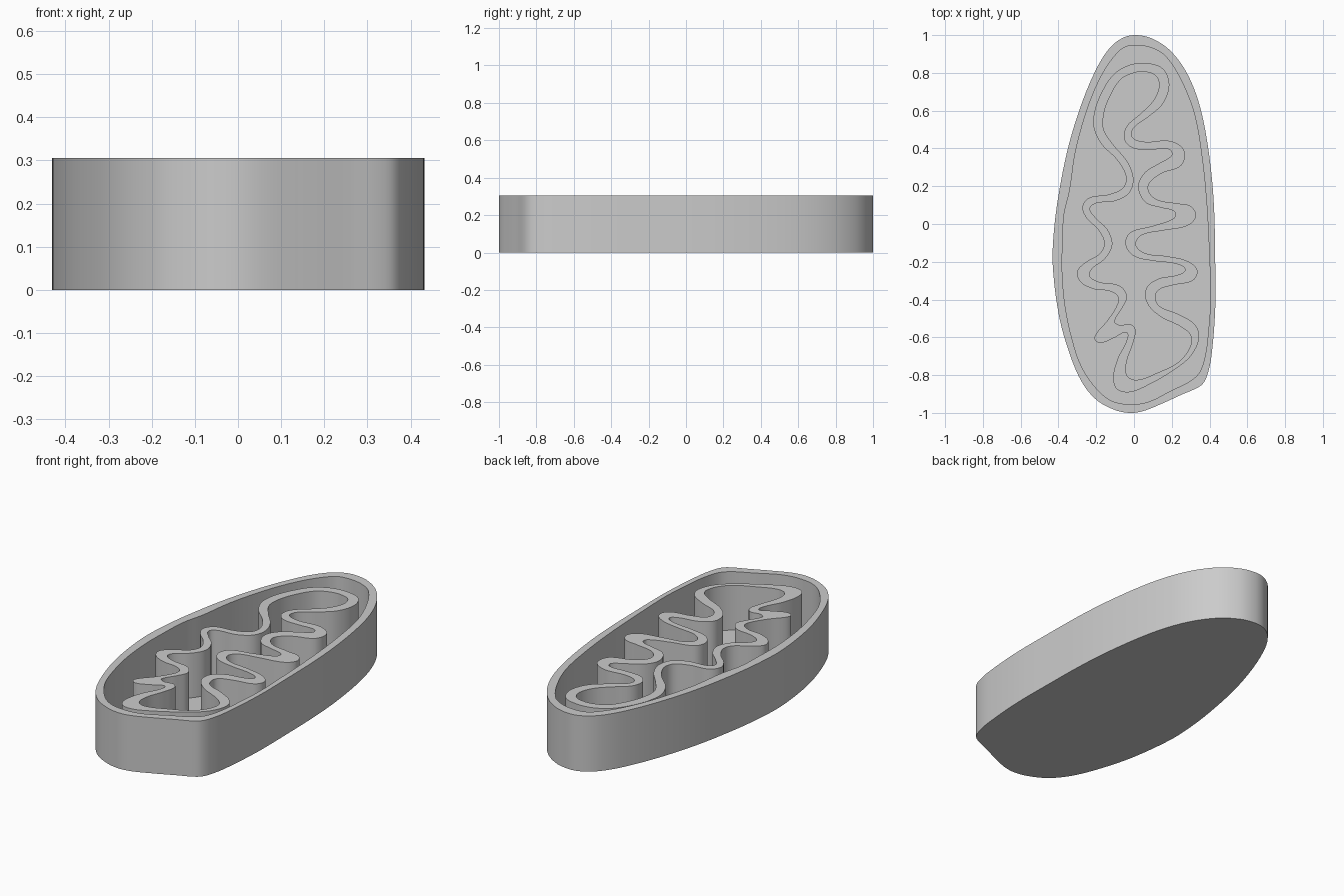
import bpy
import bmesh
import math
from mathutils import Vector
from mathutils.geometry import interpolate_bezier

cube = bpy.data.objects.get("Cube")
if cube:
    bpy.data.objects.remove(cube, do_unlink=True)

RIM_TOP = 0.305
RIDGE_TOP = 0.285
FLOOR_TOP = 0.04

grey = bpy.data.materials.new("light_grey")
grey.use_nodes = True
grey.diffuse_color = (0.6, 0.6, 0.6, 1)
grey.node_tree.nodes["Principled BSDF"].inputs["Base Color"].default_value = (0.6, 0.6, 0.6, 1)


def smooth_loop(points, steps=6):
    """Closed smooth curve through the points."""
    pts = [Vector((x, y, 0)) for x, y in points]
    n = len(pts)
    tan = [(pts[(i + 1) % n] - pts[i - 1]).normalized() for i in range(n)]
    out = []
    for i in range(n):
        j = (i + 1) % n
        d = (pts[j] - pts[i]).length / 3
        out += interpolate_bezier(pts[i], pts[i] + tan[i] * d,
                                  pts[j] - tan[j] * d, pts[j], steps + 1)[:-1]
    return out


def extrude_outline(name, loops, z0, z1):
    """Solid from a flat outline; a second loop cuts a hole."""
    curve = bpy.data.curves.new(name + "_outline", 'CURVE')
    curve.dimensions = '2D'
    curve.fill_mode = 'BOTH'
    curve.extrude = (z1 - z0) / 2
    for points in loops:
        loop = smooth_loop(points)
        spline = curve.splines.new('POLY')
        spline.points.add(len(loop) - 1)
        for p, v in zip(spline.points, loop):
            p.co = (v.x, v.y, 0, 1)
        spline.use_cyclic_u = True
    temp = bpy.data.objects.new(name + "_outline", curve)
    bpy.context.collection.objects.link(temp)
    deps = bpy.context.evaluated_depsgraph_get()
    mesh = bpy.data.meshes.new_from_object(temp.evaluated_get(deps))
    bpy.data.objects.remove(temp, do_unlink=True)
    bpy.data.curves.remove(curve)

    bm = bmesh.new()
    bm.from_mesh(mesh)
    bmesh.ops.remove_doubles(bm, verts=bm.verts, dist=1e-5)
    bmesh.ops.translate(bm, verts=bm.verts, vec=(0, 0, (z0 + z1) / 2))
    bmesh.ops.recalc_face_normals(bm, faces=bm.faces)
    bm.to_mesh(mesh)
    bm.free()
    mesh.name = name
    mesh.materials.clear()
    mesh.materials.append(grey)

    obj = bpy.data.objects.new(name, mesh)
    bpy.context.collection.objects.link(obj)
    bpy.ops.object.select_all(action='DESELECT')
    obj.select_set(True)
    bpy.context.view_layer.objects.active = obj
    bpy.ops.object.shade_smooth_by_angle(angle=math.radians(35))
    return obj


# Outer shell outline, clockwise from the back tip
shell_outer = [
    (0.01, 1.0), (0.1, 0.98), (0.2, 0.91), (0.29, 0.78), (0.355, 0.6), (0.4, 0.35),
    (0.423, 0.1), (0.43, -0.2), (0.43, -0.45), (0.41, -0.7), (0.388, -0.8),
    (0.365, -0.845), (0.33, -0.87), (0.26, -0.9), (0.15, -0.95), (0.05, -0.99),
    (-0.02, -1.0), (-0.1, -0.985), (-0.2, -0.93), (-0.28, -0.83), (-0.35, -0.66),
    (-0.4, -0.47), (-0.43, -0.22), (-0.425, -0.05), (-0.4, 0.15), (-0.35, 0.4),
    (-0.28, 0.63), (-0.2, 0.82), (-0.13, 0.93), (-0.06, 0.985)]

# Inner face of the shell wall
shell_inner = [
    (0.02, 0.945), (0.1, 0.93), (0.17, 0.885), (0.25, 0.76), (0.32, 0.58), (0.36, 0.35),
    (0.385, 0.1), (0.4, -0.2), (0.405, -0.4), (0.395, -0.55), (0.38, -0.68),
    (0.35, -0.78), (0.3, -0.83), (0.2, -0.88), (0.08, -0.94), (-0.02, -0.955),
    (-0.12, -0.935), (-0.2, -0.87), (-0.28, -0.75), (-0.33, -0.6), (-0.365, -0.43),
    (-0.38, -0.25), (-0.378, -0.1), (-0.37, 0.05), (-0.34, 0.18), (-0.31, 0.38),
    (-0.25, 0.6), (-0.18, 0.77), (-0.11, 0.88), (-0.05, 0.935)]

# Outer side of the folded ridge, clockwise from the back
ridge_outer = [
    (0.06, 0.852), (0.15, 0.825), (0.187, 0.74), (0.155, 0.64), (0.08, 0.57),
    (0.0, 0.51), (-0.01, 0.46), (0.06, 0.435), (0.19, 0.44), (0.265, 0.39),
    (0.25, 0.31), (0.14, 0.265), (0.075, 0.2), (0.11, 0.135), (0.22, 0.11),
    (0.3, 0.095), (0.328, 0.04), (0.28, -0.01), (0.15, -0.035), (0.04, -0.06),
    (0.01, -0.11), (0.06, -0.155), (0.17, -0.17), (0.28, -0.195), (0.335, -0.245),
    (0.31, -0.3), (0.2, -0.325), (0.12, -0.36), (0.13, -0.43), (0.23, -0.475),
    (0.32, -0.53), (0.345, -0.6), (0.3, -0.7), (0.2, -0.78), (0.08, -0.85),
    (-0.02, -0.89), (-0.09, -0.875), (-0.11, -0.81), (-0.085, -0.71), (-0.04, -0.62),
    (-0.04, -0.575), (-0.1, -0.6), (-0.18, -0.63), (-0.21, -0.6), (-0.14, -0.51),
    (-0.09, -0.43), (-0.085, -0.385), (-0.13, -0.355), (-0.21, -0.345), (-0.28, -0.31),
    (-0.302, -0.255), (-0.26, -0.205), (-0.18, -0.155), (-0.157, -0.1), (-0.19, -0.03),
    (-0.25, 0.03), (-0.273, 0.09), (-0.235, 0.14), (-0.14, 0.155), (-0.06, 0.19),
    (-0.042, 0.25), (-0.09, 0.34), (-0.17, 0.42), (-0.213, 0.51), (-0.208, 0.6),
    (-0.17, 0.7), (-0.11, 0.79), (-0.03, 0.84)]

# Inner side of the folded ridge
ridge_inner = [
    (0.06, 0.805), (0.115, 0.785), (0.133, 0.73), (0.1, 0.65), (0.03, 0.58),
    (-0.04, 0.515), (-0.05, 0.445), (0.0, 0.4), (0.1, 0.395), (0.185, 0.395),
    (0.2, 0.365), (0.14, 0.325), (0.06, 0.275), (0.022, 0.2), (0.06, 0.115),
    (0.15, 0.085), (0.215, 0.065), (0.21, 0.03), (0.1, -0.01), (-0.02, -0.045),
    (-0.045, -0.11), (0.0, -0.17), (0.1, -0.195), (0.22, -0.21), (0.27, -0.24),
    (0.23, -0.27), (0.13, -0.29), (0.065, -0.34), (0.07, -0.42), (0.14, -0.49),
    (0.25, -0.545), (0.302, -0.595), (0.29, -0.665), (0.23, -0.735), (0.13, -0.785),
    (0.02, -0.825), (-0.035, -0.805), (-0.04, -0.735), (-0.005, -0.63), (0.008, -0.56),
    (-0.02, -0.53), (-0.075, -0.535), (-0.102, -0.515), (-0.06, -0.44), (-0.037, -0.38),
    (-0.08, -0.325), (-0.18, -0.308), (-0.235, -0.275), (-0.22, -0.235), (-0.155, -0.185),
    (-0.115, -0.11), (-0.14, -0.03), (-0.2, 0.03), (-0.233, 0.08), (-0.2, 0.11),
    (-0.1, 0.122), (-0.025, 0.165), (-0.003, 0.24), (-0.035, 0.33), (-0.11, 0.42),
    (-0.16, 0.5), (-0.16, 0.58), (-0.13, 0.67), (-0.07, 0.765), (0.0, 0.8)]

extrude_outline("shell_wall", [shell_outer, shell_inner], 0, RIM_TOP)
extrude_outline("floor", [shell_inner], 0, FLOOR_TOP)
extrude_outline("folded_ridge", [ridge_outer, ridge_inner], FLOOR_TOP - 0.01, RIDGE_TOP)
